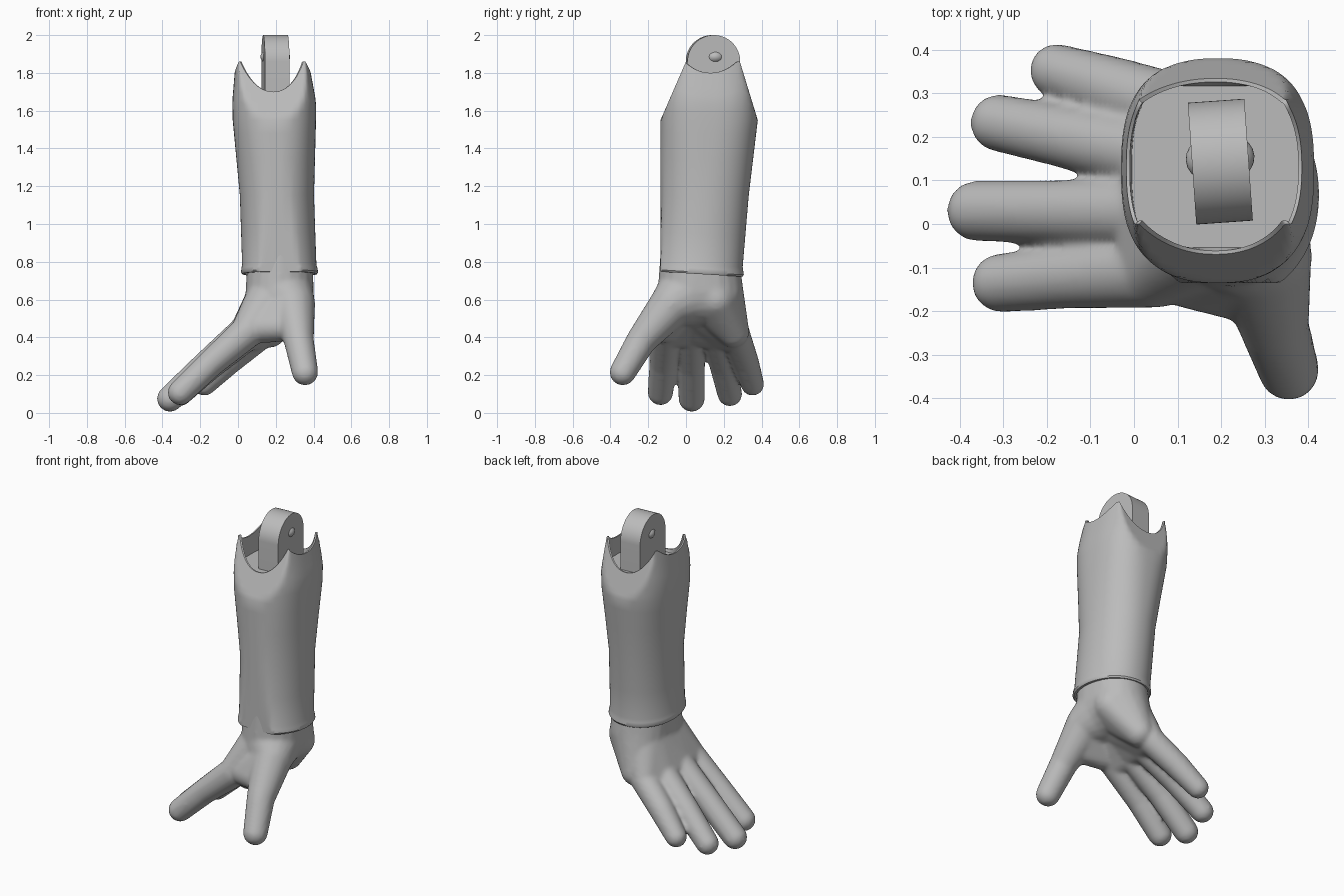
import bpy, bmesh, math
from mathutils import Vector, Matrix

cube = bpy.data.objects.get("Cube")
if cube:
    bpy.data.objects.remove(cube)

grey = bpy.data.materials.new("plain grey")
grey.use_nodes = True
grey.diffuse_color = (0.5, 0.5, 0.5, 1)
grey.node_tree.nodes["Principled BSDF"].inputs["Base Color"].default_value = (0.5, 0.5, 0.5, 1)


def finish(bm, name, angle=35):
    bmesh.ops.recalc_face_normals(bm, faces=bm.faces)
    mesh = bpy.data.meshes.new(name)
    bm.to_mesh(mesh)
    bm.free()
    mesh.materials.append(grey)
    ob = bpy.data.objects.new(name, mesh)
    bpy.context.collection.objects.link(ob)
    bpy.ops.object.select_all(action='DESELECT')
    ob.select_set(True)
    bpy.context.view_layer.objects.active = ob
    bpy.ops.object.shade_smooth_by_angle(angle=math.radians(angle))
    return ob


def hull(bm, *balls):
    """Rounded solid wrapped around balls given as (x, y, z, radius)."""
    part = bmesh.new()
    for x, y, z, r in balls:
        bmesh.ops.create_icosphere(part, subdivisions=3, radius=r,
                                   matrix=Matrix.Translation((x, y, z)))
    res = bmesh.ops.convex_hull(part, input=part.verts)
    junk = {g for g in res["geom_interior"] + res["geom_unused"] if isinstance(g, bmesh.types.BMVert)}
    bmesh.ops.delete(part, geom=list(junk), context='VERTS')
    tmp = bpy.data.meshes.new("tmp")
    part.to_mesh(tmp)
    part.free()
    bm.from_mesh(tmp)
    bpy.data.meshes.remove(tmp)


# Hand: wrapped balls fused into one soft skin
hand = bmesh.new()
wrist = [(.22, .03, .64, .18), (.22, .13, .64, .175)]
hull(hand, (.225, .035, .86, .17), (.225, .105, .86, .17), *wrist)
fingers = [  # knuckle, tip
    ((.05, -.105, .43, .088), (-.305, -.135, .108, .068)),
    ((.045, .025, .44, .085), (-.36, .03, .075, .07)),
    ((.06, .155, .42, .083), (-.31, .232, .1, .066)),
    ((.10, .265, .40, .08), (-.178, .352, .152, .062)),
]
for knuckle, tip in fingers:
    k, t = Vector(knuckle), Vector(tip)
    mid = k.lerp(t, .55)
    mid.w = .073
    mid.z += .008
    hull(hand, k, mid)
    hull(hand, mid, t)
for (a, _), (b, _) in zip(fingers, fingers[1:]):    # palm slabs
    hull(hand, a, b, (.19, .0, .62, .14), (.19, .14, .62, .14))
thumb_base, thumb_mid = (.29, -.07, .58, .118), (.322, -.235, .385, .08)
hull(hand, wrist[0], thumb_base)
hull(hand, thumb_base, thumb_mid)
hull(hand, thumb_mid, (.355, -.335, .215, .07))
hull(hand, thumb_base, (.27, -.15, .46, .08), (.13, -.11, .455, .085))   # web
hull(hand, (.30, .16, .60, .1), (.17, .25, .43, .085), wrist[1])         # outer heel
ob = finish(hand, "hand", 180)
remesh = ob.modifiers.new("fuse", 'REMESH')
remesh.mode = 'VOXEL'
remesh.voxel_size = 0.011
remesh.use_smooth_shade = True
soften = ob.modifiers.new("soften", 'SMOOTH')
soften.factor, soften.iterations = 0.5, 9

# Sleeve: oval loft with slanted front and back, scalloped rim
PROFILE = [  # z, x min, x max, y min, y max
    (.735, .022, .418, -.165, .300),
    (.745, .016, .424, -.172, .306),
    (.765, .018, .421, -.169, .303),
    (.785, .022, .415, -.163, .300),
    (1.15, .010, .402, -.137, .332),
    (1.55, -.028, .413, -.135, .380),
    (1.65, -.030, .413, -.130, .380),
    (1.87, -.012, .372, -.110, .370),
]
N, HALF, MID = 128, .145, .145


def oval(z, i, shrink=0.0):
    for lo, hi in zip(PROFILE, PROFILE[1:]):
        if z <= hi[0] or hi is PROFILE[-1]:
            f = (z - lo[0]) / (hi[0] - lo[0])
            x0, x1, y0, y1 = (a + (b - a) * f for a, b in zip(lo[1:], hi[1:]))
            break
    n = 2.1 + max(0, min(1, (z - 1.2) / .5)) * .6
    a = math.tau * i / N
    c, s = math.cos(a), math.sin(a)
    x = (x0 + x1) / 2 + ((x1 - x0) / 2 - shrink) * math.copysign(abs(c) ** (2 / n), c)
    y = (y0 + y1) / 2 + ((y1 - y0) / 2 - shrink) * math.copysign(abs(s) ** (2 / n), s)
    rise = max(0, z - 1.55) / .31
    return x, min(max(y, -.135 + .135 * rise + shrink), .38 - .095 * rise - shrink)


def rim(i):
    x, y = oval(1.6, i)
    side, depth = abs(x - .19) / .19, abs(y - .125) / HALF
    if depth > 1:
        return 1.70 + .16 * min(1, side) ** 2
    return 1.80 + .06 * depth ** 2


def tilt(x, y, z):
    return x, y, z - .06 * (y - .07) * max(0, min(1, (1.1 - z) / .35))


sleeve = bmesh.new()
levels = [p[0] for p in PROFILE[:4]] + [.95, 1.15, 1.35, 1.48, 1.55]
rows = [[(*oval(.80, i, .02), .80) for i in range(N)],
        [(*oval(.737, i, .015), .735) for i in range(N)]]
rows += [[(*oval(z, i), z) for i in range(N)] for z in levels]
rows += [[(*oval(1.55 + (rim(i) - 1.55) * k / 6, i), 1.55 + (rim(i) - 1.55) * k / 6)
          for i in range(N)] for k in range(1, 7)]
rows.append([(*oval(rim(i), i, .008), rim(i)) for i in range(N)])
rows.append([(*oval(1.685, i, .022), 1.685) for i in range(N)])
rings = [[sleeve.verts.new(tilt(*p)) for p in row] for row in rows]
for low, high in zip(rings, rings[1:]):
    for i in range(N):
        j = (i + 1) % N
        sleeve.faces.new((low[i], low[j], high[j], high[i]))
sleeve.faces.new(rings[0])
sleeve.faces.new(rings[-1])
finish(sleeve, "sleeve", 40)

# Elbow tab: round-topped plate with a pin through it
turn = Matrix.Translation((.198, .143, 1.86)) @ Matrix.Rotation(math.radians(4), 4, 'Z')
tab = bmesh.new()
outline = [(.14 * math.cos(math.pi * k / 32), .14 * math.sin(math.pi * k / 32)) for k in range(33)]
outline += [(-.14, -.19), (.14, -.19)]
face = tab.faces.new([tab.verts.new((-.065, y, z)) for y, z in outline])
moved = bmesh.ops.extrude_face_region(tab, geom=[face])["geom"]
bmesh.ops.translate(tab, vec=(.13, 0, 0), verts=[v for v in moved if isinstance(v, bmesh.types.BMVert)])
tab.transform(turn)
finish(tab, "elbow_tab")

pin = bmesh.new()
bmesh.ops.create_uvsphere(pin, u_segments=24, v_segments=16, radius=1)
pin.transform(turn @ Matrix.Translation((0, .008, .025)) @ Matrix.Diagonal((.079, .06, .045, 1)))
finish(pin, "elbow_pin")
